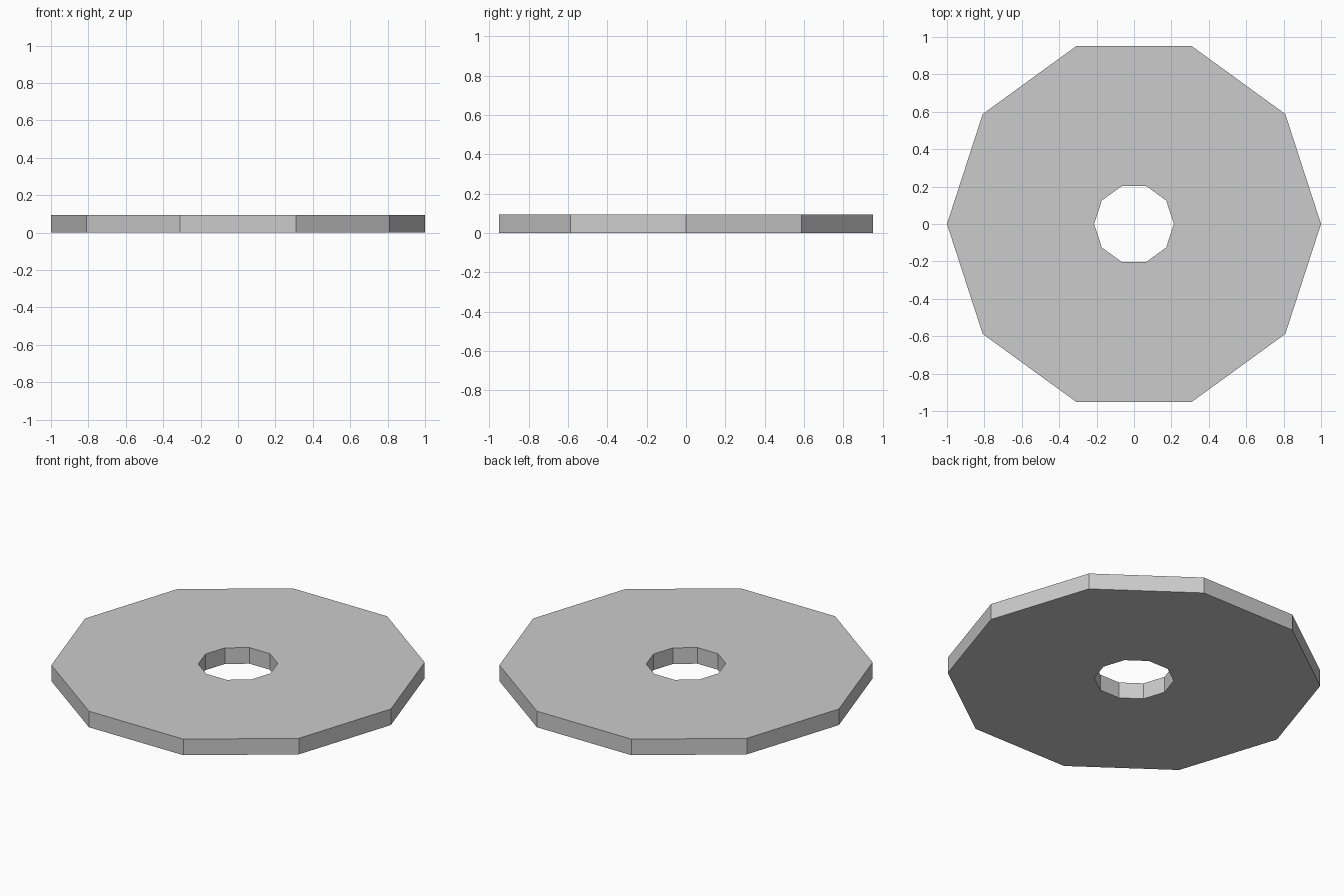
import bpy, bmesh
from math import cos, sin, tau

if "Cube" in bpy.data.objects:
    bpy.data.objects.remove(bpy.data.objects["Cube"])

SIDES, OUTER, INNER, HEIGHT = 10, 1.0, 0.213, 0.095

bm = bmesh.new()


def ring(radius, z):
    return [bm.verts.new((radius * cos(tau * i / SIDES), radius * sin(tau * i / SIDES), z))
            for i in range(SIDES)]


# Rectangular cross-section swept round the ten sides
rings = [ring(OUTER, 0), ring(OUTER, HEIGHT), ring(INNER, HEIGHT), ring(INNER, 0)]
for k in range(4):
    a, b = rings[k], rings[(k + 1) % 4]
    for i in range(SIDES):
        j = (i + 1) % SIDES
        bm.faces.new((a[i], a[j], b[j], b[i]))
bmesh.ops.recalc_face_normals(bm, faces=bm.faces)

# Flat washer disc
mesh = bpy.data.meshes.new("washer_disc")
bm.to_mesh(mesh)
bm.free()
bpy.context.collection.objects.link(bpy.data.objects.new("washer_disc", mesh))
